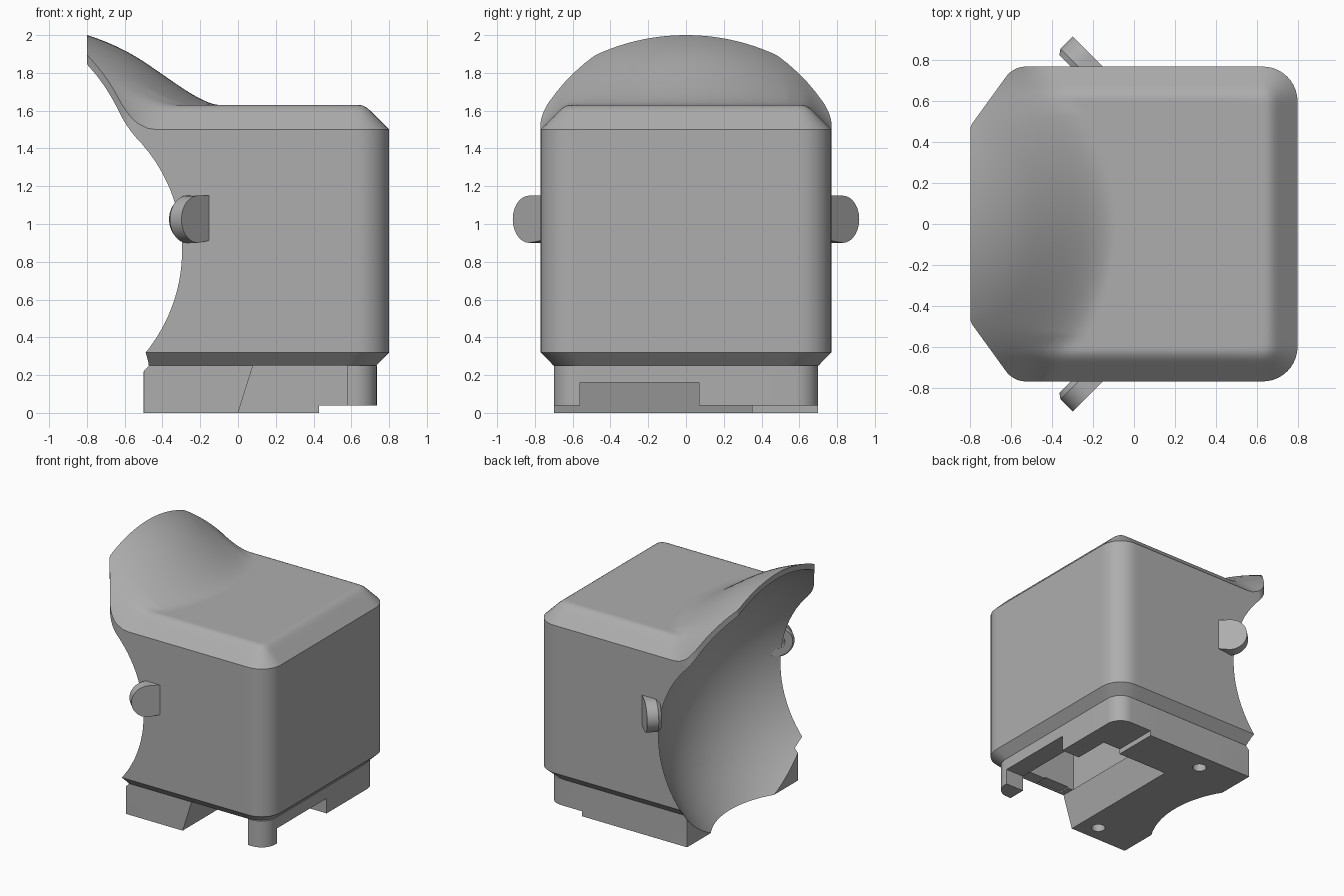
import bpy, bmesh, math
from mathutils import Matrix, Vector

if "Cube" in bpy.data.objects:
    bpy.data.objects.remove(bpy.data.objects["Cube"])

grey = bpy.data.materials.new("light_grey")
grey.diffuse_color = (0.42, 0.42, 0.42, 1)
grey.use_nodes = True
grey.node_tree.nodes["Principled BSDF"].inputs["Base Color"].default_value = grey.diffuse_color

BOWL = Vector((-1.15, 0, 0.86))      # shared centre of bowl and hood
R_IN, R_OUT = 1.15, 1.1926


def finish(name, bm):
    bmesh.ops.recalc_face_normals(bm, faces=bm.faces)
    me = bpy.data.meshes.new(name)
    bm.to_mesh(me)
    bm.free()
    ob = bpy.data.objects.new(name, me)
    me.materials.append(grey)
    bpy.context.collection.objects.link(ob)
    return ob


def fillet_outline(corners, step=0.05):
    """Corners (x, y, radius) -> rounded, evenly divided outline."""
    pts = []
    n = len(corners)
    for i, (x, y, r) in enumerate(corners):
        p = Vector((x, y))
        a = (Vector(corners[i - 1][:2]) - p).normalized()
        b = (Vector(corners[(i + 1) % n][:2]) - p).normalized()
        half = a.angle(b) / 2
        c = p + (a + b).normalized() * r / math.sin(half)
        t0 = p + a * r / math.tan(half) - c
        t1 = p + b * r / math.tan(half) - c
        sweep = t0.angle_signed(t1) if r > 0 else 0
        for k in range(11):
            ang = -sweep * k / 10
            pts.append(c + Matrix.Rotation(ang, 2) @ t0)
    out = []
    for i, p in enumerate(pts):
        q = pts[(i + 1) % len(pts)]
        m = max(1, round((q - p).length / step))
        out += [p.lerp(q, k / m) for k in range(m)]
    return out


def loft(name, rings):
    bm = bmesh.new()
    vr = [[bm.verts.new(p) for p in ring] for ring in rings]
    n = len(vr[0])
    for a, b in zip(vr, vr[1:]):
        for i in range(n):
            j = (i + 1) % n
            bm.faces.new((a[i], a[j], b[j], b[i]))
    bm.faces.new(vr[0][::-1])
    bm.faces.new(vr[-1])
    return finish(name, bm)


def prism(name, profile, y0, y1):
    """Extrude an x-z profile along y."""
    return loft(name, [[(x, y, z) for x, z in profile] for y in (y0, y1)])


def box(name, x0, x1, y0, y1, z0, z1):
    return prism(name, [(x0, z0), (x1, z0), (x1, z1), (x0, z1)], y0, y1)


def rod(name, centre, axis, r, depth, scale=(1, 1), seg=40):
    bm = bmesh.new()
    bmesh.ops.create_cone(bm, cap_ends=True, segments=seg, radius1=r, radius2=r, depth=depth)
    rot = Vector(axis).to_track_quat('Z', 'Y').to_matrix().to_4x4()
    m = Matrix.Translation(centre) @ rot @ Matrix.Diagonal((*scale, 1, 1))
    bmesh.ops.transform(bm, matrix=m, verts=bm.verts)
    return finish(name, bm)


def boolean(ob, others, op='DIFFERENCE'):
    bpy.context.view_layer.objects.active = ob
    for o in others:
        m = ob.modifiers.new("cut", 'BOOLEAN')
        m.operation, m.solver, m.object = op, 'EXACT', o
        bpy.ops.object.modifier_apply(modifier=m.name)


def top_height(x, y):
    # chamfered flat top, blended smoothly into the spherical hood
    r = 0.17
    qx, qy = x - 0.8 + r, abs(y) - 0.77 + r
    d = r - (math.hypot(max(qx, 0), max(qy, 0)) + min(max(qx, qy), 0))
    flat = min(1.63, 1.5 + d)
    e = max(0, 1 - abs(1.5 + d - 1.63) / 0.03)
    flat -= 0.03 / 4 * e * e
    s = R_OUT ** 2 - (x - BOWL.x) ** 2 - y * y
    hood = BOWL.z + math.sqrt(s) if s > 0 else 0.5
    k = 0.22 * min(1, 0.3 + max(0, d) * 3)
    e = max(0, 1 - abs(flat - hood) / k)
    return max(flat, hood) + k / 4 * e * e


# Body with hood
half = [(-0.8, 0.48, 0.06), (-0.59, 0.77, 0.12), (0.8, 0.77, 0.17)]
plan = fillet_outline(half + [(x, -y, r) for x, y, r in reversed(half)])
rings = [[(p.x * 0.915, p.y * 0.91, 0.25) for p in plan],
         [(p.x, p.y, 0.32) for p in plan]]
for t in [1 - 0.02 * i for i in range(50)]:
    rings.append([(p.x * t, p.y * t, top_height(p.x * t, p.y * t)) for p in plan])
body = loft("body", rings)

# Base skirt
sk = [(-0.5, 0.7, 0.003), (0.735, 0.7, 0.12)]
sk = fillet_outline(sk + [(x, -y, r) for x, y, r in reversed(sk)], 0.3)
base = loft("base", [[(p.x, p.y, z) for p in sk] for z in (0, 0.25)])

# Cutters: bowl, oval port, inner cavity, side openings, screw holes
bm = bmesh.new()
bmesh.ops.create_uvsphere(bm, u_segments=128, v_segments=80, radius=R_IN)
bmesh.ops.transform(bm, verts=bm.verts,
                    matrix=Matrix.Translation(BOWL) @ Matrix.Rotation(math.pi / 2, 4, 'Y'))
bowl = finish("bowl_cutter", bm)
port = rod("port_cutter", (0, 0, 0.5), (1, 0, 0), 1, 0.5, (0.2, 0.28))
# orient the oval so it is wider than tall
size = [max(v.co[i] for v in port.data.vertices) - min(v.co[i] for v in port.data.vertices)
        for i in (1, 2)]
if size[1] > size[0]:
    for v in port.data.vertices:
        v.co.y, v.co.z = (v.co.z - 0.5), v.co.y + 0.5
cavity = prism("cavity_cutter", [(0.07, 0.2), (0.6, 0.2), (0.6, 0.78), (0.07, 0.78)], -0.6, 0.35)
window = prism("window_cutter", [(-0.015, -0.05), (0.58, -0.05), (0.58, 0.3), (0.095, 0.3)], -1, 0.35)
side = box("side_cutter", 0.4, 1, -0.56, 0.07, -0.1, 0.16)
step = box("step_cutter", 0.43, 1, -1, 1, -0.1, 0.04)
screws = [rod("screw_cutter", (-0.14, y, 0), (0, 0, 1), 0.05, 0.14, seg=24) for y in (-0.57, 0.57)]
slot = box("slot_cutter", 0.12, 0.34, -0.69, -0.55, 0.2, 0.26)

boolean(body, [bowl, port, cavity, slot])
boolean(base, [bowl, window, side, step] + screws)
helpers = [bowl, port, cavity, window, side, step, slot] + screws

# Side lugs: D-shaped slabs set at 45 degrees, with a pin hole facing the bowl
lugs = []
for s, label in ((-1, "front"), (1, "back")):
    c = Vector((-0.25, 0.79 * s, 1.025))
    n = Vector((1, s, 0)).normalized()
    u = Vector((1, -s, 0)).normalized()
    outline = [(0.125 * math.cos(a), 0.125 * math.sin(a))
               for a in [math.pi * (0.5 + k / 24) for k in range(25)]]
    outline += [(0.14, -0.105), (0.14, 0.125)]
    lug = loft(label + "_lug", [[c + u * (a * f) + n * d + Vector((0, 0, b * f)) for a, b in outline]
                                for d, f in ((-0.055, 0.86), (-0.03, 1), (0.055, 1))])
    hole = rod("pin_cutter", c - n * 0.055, n, 0.05, 0.06, seg=24)
    boolean(lug, [hole])
    helpers.append(hole)
    lugs.append(lug)

for h in helpers:
    bpy.data.objects.remove(h)

for ob in [body, base] + lugs:
    bpy.ops.object.select_all(action='DESELECT')
    ob.select_set(True)
    bpy.context.view_layer.objects.active = ob
    bpy.ops.object.shade_smooth_by_angle(angle=math.radians(32))
